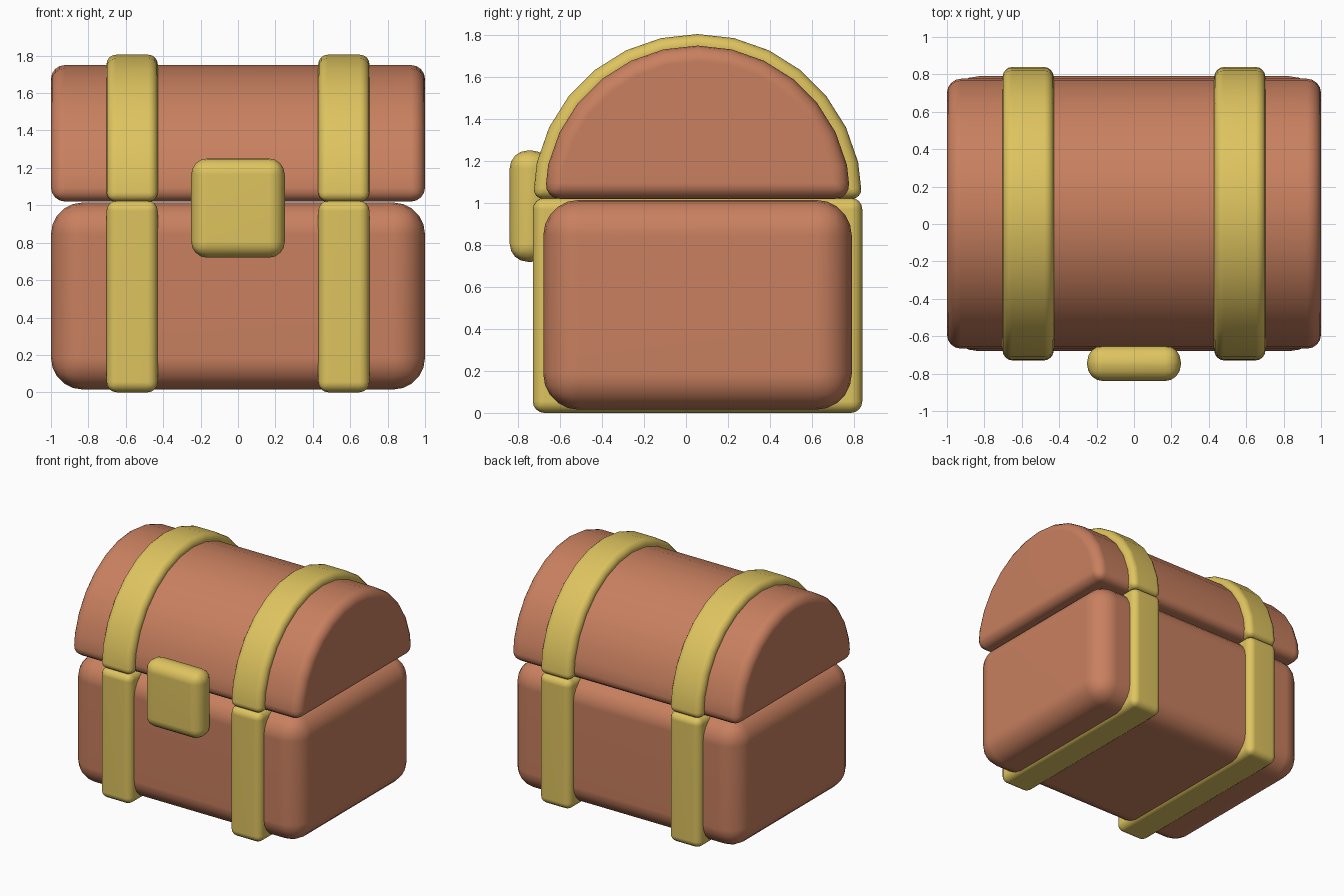
import bpy
import bmesh
from math import cos, sin, pi, radians

cube = bpy.data.objects.get("Cube")
if cube:
    bpy.data.objects.remove(cube, do_unlink=True)

MID_Y = 0.055   # depth centre of the chest
SEAM_Z = 1.02   # height where lid meets base


def make_material(name, colour):
    mat = bpy.data.materials.new(name)
    mat.use_nodes = True
    mat.diffuse_color = colour
    mat.node_tree.nodes["Principled BSDF"].inputs["Base Color"].default_value = colour
    return mat


wood = make_material("brown wood", (0.58, 0.215, 0.115, 1))
gold = make_material("gold metal", (0.73, 0.55, 0.115, 1))


def extrude_part(name, profile, x0, x1, bevel, segments, mat):
    """Extrude a (y, z) profile along x, round its hard edges and smooth it."""
    bm = bmesh.new()
    face = bm.faces.new([bm.verts.new((x0, y, z)) for y, z in profile])
    moved = bmesh.ops.extrude_face_region(bm, geom=[face], use_keep_orig=True)["geom"]
    verts = [v for v in moved if isinstance(v, bmesh.types.BMVert)]
    bmesh.ops.translate(bm, verts=verts, vec=(x1 - x0, 0, 0))
    bmesh.ops.recalc_face_normals(bm, faces=bm.faces)
    mesh = bpy.data.meshes.new(name)
    bm.to_mesh(mesh)
    bm.free()
    mesh.materials.append(mat)
    obj = bpy.data.objects.new(name, mesh)
    bpy.context.collection.objects.link(obj)
    bpy.ops.object.select_all(action='DESELECT')
    obj.select_set(True)
    bpy.context.view_layer.objects.active = obj
    mod = obj.modifiers.new("Rounding", 'BEVEL')
    mod.width, mod.segments = bevel, segments
    mod.limit_method, mod.angle_limit = 'ANGLE', radians(30)
    bpy.ops.object.modifier_apply(modifier=mod.name)
    bpy.ops.object.shade_smooth_by_angle(angle=radians(40))
    obj.modifiers.new("Clean shading", 'WEIGHTED_NORMAL').keep_sharp = True
    return obj


def box(y0, y1, z0, z1):
    return [(y0, z0), (y1, z0), (y1, z1), (y0, z1)]


def dome(radius, steps=14):
    return [(MID_Y + radius * cos(pi * i / steps), SEAM_Z + radius * sin(pi * i / steps))
            for i in range(steps + 1)]


# Wooden base and domed lid
extrude_part("chest_base", box(-0.68, 0.79, 0.015, 1.015), -1, 1, 0.17, 5, wood)
extrude_part("chest_lid", dome(0.73), -1, 1, 0.075, 4, wood)

# Metal straps around both halves
for side, x in (("right", -0.566), ("left", 0.566)):
    x0, x1 = x - 0.137, x + 0.137
    extrude_part(side + "_base_strap", box(-0.73, 0.84, 0, 1.025), x0, x1, 0.055, 4, gold)
    extrude_part(side + "_lid_strap", dome(0.785), x0, x1, 0.05, 4, gold)

# Lock plate across the seam
extrude_part("lock", box(-0.84, -0.65, 0.72, 1.25), -0.25, 0.25, 0.085, 4, gold)
